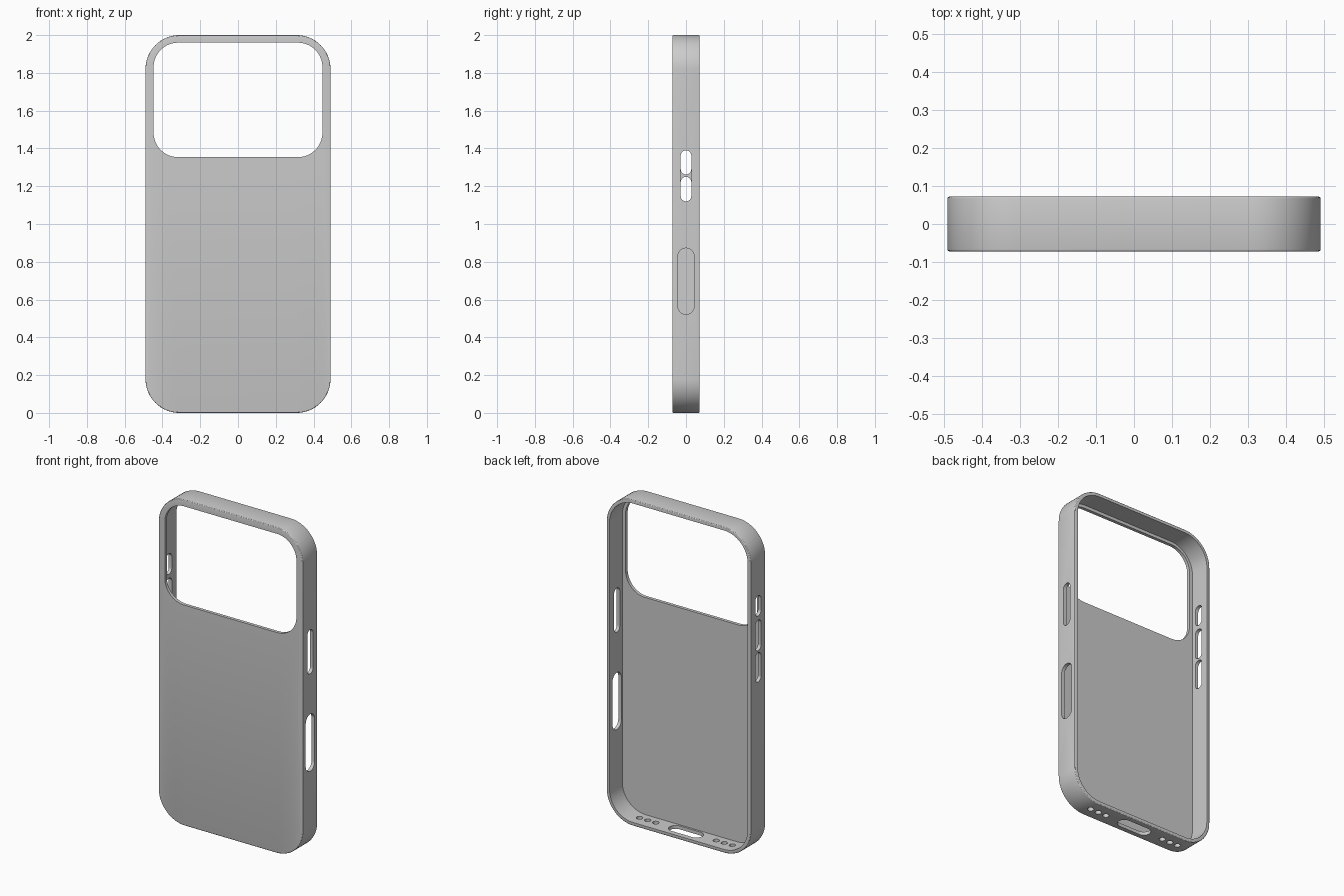
import bpy, bmesh, math

if "Cube" in bpy.data.objects:
    bpy.data.objects.remove(bpy.data.objects["Cube"])

HALF_W, HALF_D = 0.49, 0.072
WALL, FLOOR = 0.021, 0.02


def rounded_rect(cx, cy, hw, hh, r, n):
    """Outline of a rounded rectangle, n segments per corner."""
    pts = []
    for k, (sx, sy) in enumerate([(1, 1), (-1, 1), (-1, -1), (1, -1)]):
        for i in range(n + 1):
            a = math.pi / 2 * (k + i / n)
            pts.append((cx + sx * (hw - r) + r * math.cos(a),
                        cy + sy * (hh - r) + r * math.sin(a)))
    return pts


def bridge(bm, a, b):
    n = len(a)
    for i in range(n):
        j = (i + 1) % n
        bm.faces.new((a[i], a[j], b[j], b[i]))


def finish(bm, name):
    bmesh.ops.remove_doubles(bm, verts=bm.verts, dist=1e-5)
    bmesh.ops.recalc_face_normals(bm, faces=bm.faces)
    me = bpy.data.meshes.new(name)
    bm.to_mesh(me)
    bm.free()
    ob = bpy.data.objects.new(name, me)
    bpy.context.collection.objects.link(ob)
    return ob


# Shell: rings from window, round the outer edge, over the rim, inside, back
def ring(bm, inset, y):
    pts = rounded_rect(0, 1, HALF_W - inset, 1 - inset, 0.18 - inset, 16)
    return [bm.verts.new((x, y, z)) for x, z in pts]


def window(bm, y):
    pts = rounded_rect(0, 1.657, 0.447, 0.303, 0.13, 16)
    return [bm.verts.new((x, y, z)) for x, z in pts]


bm = bmesh.new()
f = 0.006
fillet = [(f * (1 - math.sin(a)), f * (1 - math.cos(a)))
          for a in (math.pi / 6 * i for i in range(4))]
rings = [window(bm, -HALF_D)]
rings += [ring(bm, i, -HALF_D + d) for i, d in fillet]
rings += [ring(bm, i, HALF_D - d) for i, d in reversed(fillet)]
rings += [ring(bm, WALL, HALF_D), ring(bm, WALL, -HALF_D + FLOOR),
          window(bm, -HALF_D + FLOOR)]
for a, b in zip(rings, rings[1:] + rings[:1]):
    bridge(bm, a, b)
case = finish(bm, "case_shell")


# Cutters: slots through the side walls (axis x) and the bottom (axis z)
def slot(bm, axis, pos, centre, half_len, r):
    loops = []
    for off in (-0.06, 0.06):
        pts = rounded_rect(centre, 0, half_len, r, r, 10)
        loops.append([bm.verts.new((pos + off, v, u) if axis == 'x'
                                   else (u, v, pos + off)) for u, v in pts])
    bridge(bm, *loops)
    bm.faces.new(loops[0])
    bm.faces.new(loops[1])


bm = bmesh.new()
# right side: power button and lower control
slot(bm, 'x', HALF_W, 1.255, 0.135, 0.028)
slot(bm, 'x', HALF_W, 0.697, 0.175, 0.043)
# left side: small button and two volume buttons
for lo, hi in [(1.475, 1.60), (1.262, 1.45), (1.07, 1.25)]:
    slot(bm, 'x', -HALF_W, (lo + hi) / 2, (hi - lo) / 2, 0.028)
# bottom: port and speaker holes
slot(bm, 'z', 0, 0, 0.11, 0.04)
for s in (-1, 1):
    for x in (0.205, 0.26, 0.315):
        slot(bm, 'z', 0, s * x, 0.018, 0.018)
cutter = finish(bm, "opening_cutter")
cutter.hide_render = True

mod = case.modifiers.new("openings", 'BOOLEAN')
mod.operation = 'DIFFERENCE'
mod.solver = 'EXACT'
mod.object = cutter
bpy.context.view_layer.objects.active = case
case.select_set(True)
bpy.ops.object.modifier_apply(modifier=mod.name)
bpy.data.objects.remove(cutter)
bpy.ops.object.shade_smooth_by_angle(angle=math.radians(25))
